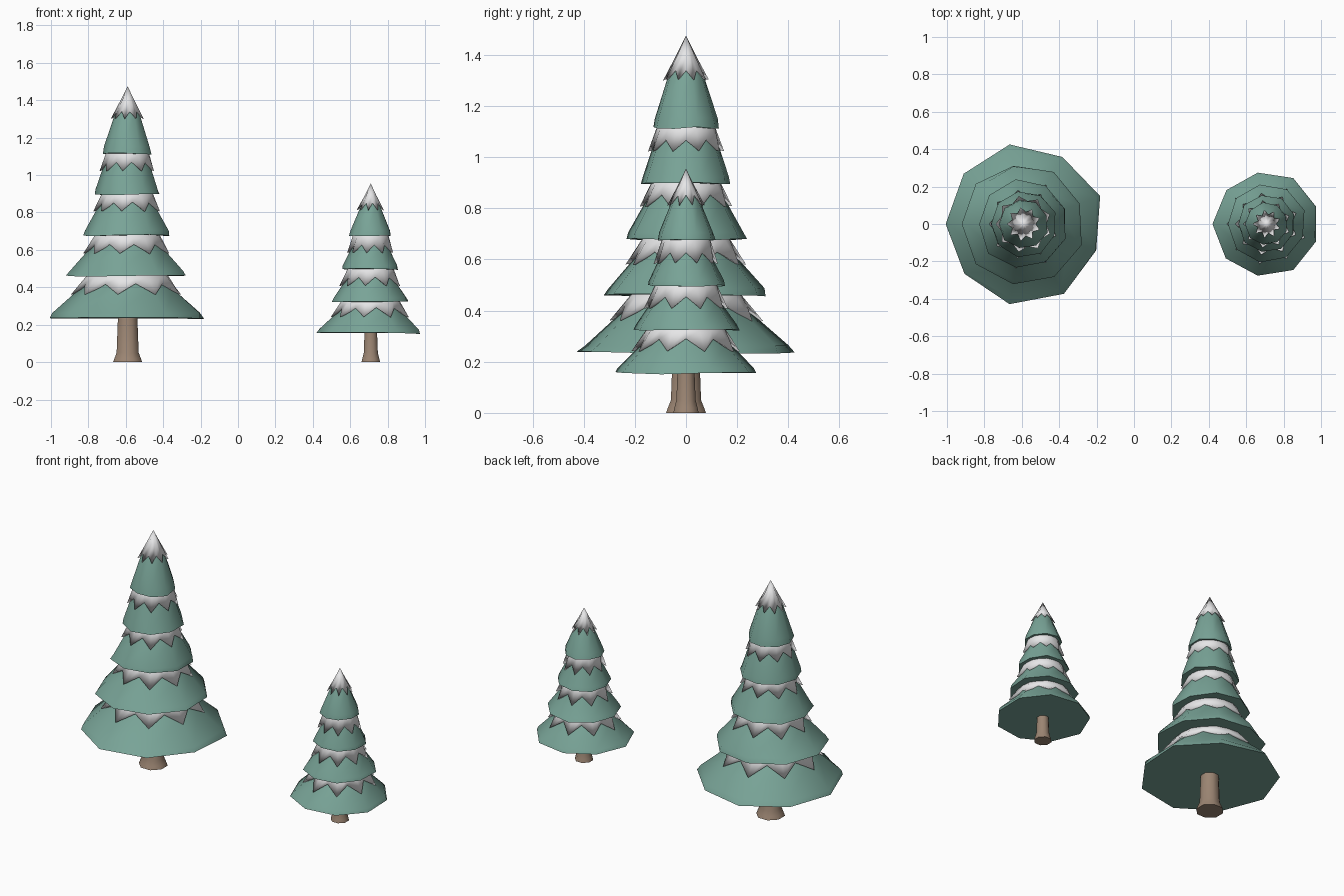
import bpy, bmesh, math, random

random.seed(4)
SIDES = 9

cube = bpy.data.objects.get("Cube")
if cube:
    bpy.data.objects.remove(cube, do_unlink=True)


def make_material(name, colour):
    mat = bpy.data.materials.new(name)
    mat.use_nodes = True
    mat.diffuse_color = (*colour, 1)
    bsdf = mat.node_tree.nodes["Principled BSDF"]
    bsdf.inputs["Base Color"].default_value = (*colour, 1)
    bsdf.inputs["Roughness"].default_value = 0.9
    return mat


NEEDLES = make_material("pine green", (0.19, 0.37, 0.31))
SNOW = make_material("snow white", (0.84, 0.84, 0.85))
BARK = make_material("bark brown", (0.33, 0.235, 0.17))


def ring(bm, x, z, r, n, start, wobble=0.0):
    """One ring of vertices; r and z may be functions of the index."""
    verts = []
    for i in range(n):
        a = start + i * math.tau / n
        rad = (r(i) if callable(r) else r) * (1 + random.uniform(-wobble, wobble))
        height = (z(i) if callable(z) else z) + random.uniform(-wobble, wobble) * 0.15
        verts.append(bm.verts.new((x + rad * math.cos(a), rad * math.sin(a), height)))
    return verts


def loft(name, x, rings, mat, n, start, angle, cap_bottom=True, tip=None):
    """Skin a stack of (z, r, wobble) rings, closed by caps or a point."""
    bm = bmesh.new()
    loops = [ring(bm, x, z, r, n, start, w) for z, r, w in rings]
    for low, high in zip(loops, loops[1:]):
        for i in range(n):
            j = (i + 1) % n
            bm.faces.new((low[i], low[j], high[j], high[i]))
    if cap_bottom:
        bm.faces.new(loops[0][::-1])
    if tip is None:
        bm.faces.new(loops[-1])
    else:
        point = bm.verts.new((x, 0, tip))
        for i in range(n):
            bm.faces.new((loops[-1][i], loops[-1][(i + 1) % n], point))
    bmesh.ops.recalc_face_normals(bm, faces=bm.faces)
    mesh = bpy.data.meshes.new(name)
    bm.to_mesh(mesh)
    bm.free()
    mesh.materials.append(mat)
    obj = bpy.data.objects.new(name, mesh)
    bpy.context.collection.objects.link(obj)
    bpy.ops.object.select_all(action="DESELECT")
    obj.select_set(True)
    bpy.context.view_layer.objects.active = obj
    bpy.ops.object.shade_smooth_by_angle(angle=math.radians(angle))
    return obj


def tier(label, x, z, r, snow_z, snow_r, next_z, apex):
    """A skirt of needles with a zigzag sheet of snow on its upper part."""
    start = math.radians(20)
    h = snow_z - z
    top_tier = next_z is None
    end_z = apex if top_tier else next_z + 0.03
    # Upper radius follows the slope, so it stays hidden under the next skirt
    end_r = 0 if top_tier else snow_r * 0.72
    rings = [(z, r, 0.03),
             (z + h * 0.18, r - (r - snow_r) * 0.12, 0.015),
             (snow_z, snow_r, 0)]
    if not top_tier:
        rings.append((end_z, end_r, 0))
    loft(label + "_needles", x, rings, NEEDLES, SIDES, start, 50,
         tip=apex - 0.02 if top_tier else None)

    # Snow: teeth on the corners, notches on the flats, edge curled inwards
    tooth = 0.02 + 0.06 * snow_r
    slope = (r - snow_r) / h
    if top_tier:
        slope = snow_r / (apex - snow_z)

    def edge_z(i):
        return snow_z + (tooth if i % 2 else -tooth) * 0.8

    def edge_r(i):
        if i % 2:
            return snow_r * 0.97 - tooth * slope * 0.3
        return snow_r + tooth * slope * 0.8 + 0.012

    def lip_z(i):
        return edge_z(i) + 0.004

    def lip_r(i):
        return edge_r(i) * 0.86

    def body_r(i):
        return (end_r + 0.35 * (snow_r - end_r)) * (0.98 if i % 2 else 1.0) + 0.012

    snow_rings = [(lip_z, lip_r, 0), (edge_z, edge_r, 0.015)]
    if top_tier:
        mid = snow_z + (apex - snow_z) * 0.5
        snow_rings.append((mid, lambda i: snow_r * (0.46 if i % 2 else 0.56), 0))
    else:
        mid = snow_z + (end_z - snow_z) * 0.65
        snow_rings += [(mid, body_r, 0), (end_z, end_r + 0.01, 0)]
    loft(label + "_snow", x, snow_rings, SNOW, SIDES * 2, start, 180,
         cap_bottom=False, tip=apex if top_tier else None)


def tree(label, x, apex, trunk_r, tiers):
    base = tiers[0][0]
    # Trunk with a flared root
    loft(label + "_trunk", x,
         [(0, trunk_r * 1.45, 0), (0.02, trunk_r * 1.32, 0), (0.05, trunk_r * 1.1, 0),
          (base + 0.03, trunk_r * 0.95, 0)], BARK, 8, math.pi / 8, 50)
    for k, (z, r, snow_z, snow_r) in enumerate(tiers):
        next_z = tiers[k + 1][0] if k + 1 < len(tiers) else None
        tier(f"{label}_tier_{k + 1}", x, z, r, snow_z, snow_r, next_z, apex)


# Each tier: rim height, rim radius, snow line height, snow line radius
tree("large_tree", -0.59, 1.475, 0.058, [
    (0.235, 0.425, 0.39, 0.26),
    (0.46, 0.325, 0.605, 0.205),
    (0.677, 0.24, 0.83, 0.158),
    (0.896, 0.178, 1.045, 0.13),
    (1.115, 0.132, 1.32, 0.07),
])
tree("small_tree", 0.71, 0.955, 0.037, [
    (0.155, 0.285, 0.265, 0.18),
    (0.325, 0.21, 0.43, 0.14),
    (0.497, 0.155, 0.605, 0.105),
    (0.677, 0.115, 0.83, 0.055),
])
